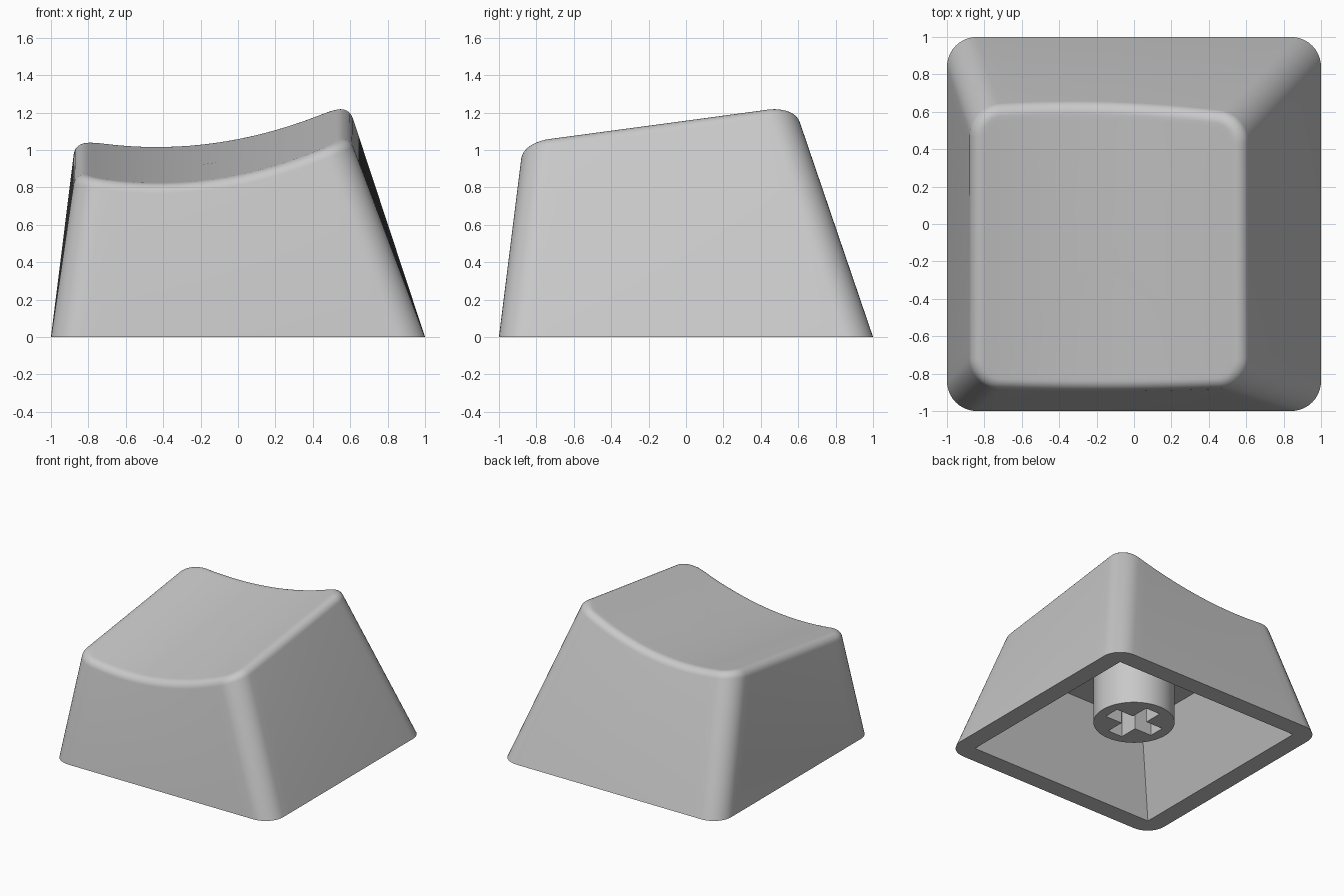
import bpy, bmesh
from math import sin, cos, pi, tan
from mathutils import Vector

if "Cube" in bpy.data.objects:
    bpy.data.objects.remove(bpy.data.objects["Cube"], do_unlink=True)

# Single grey plastic
GREY = (0.58, 0.58, 0.58, 1)
plastic = bpy.data.materials.new("grey_plastic")
plastic.use_nodes = True
plastic.diffuse_color = GREY
plastic.node_tree.nodes["Principled BSDF"].inputs["Base Color"].default_value = GREY

ARC, SIDE = 10, 18          # segments per rounded corner and per straight side
CORNER, FILLET = 0.16, 0.065
CEILING_Z, STEM_Z = 0.64, 0.165


def finish(name, bm):
    bmesh.ops.recalc_face_normals(bm, faces=bm.faces[:])
    mesh = bpy.data.meshes.new(name)
    bm.to_mesh(mesh)
    bm.free()
    mesh.materials.append(plastic)
    obj = bpy.data.objects.new(name, mesh)
    bpy.context.collection.objects.link(obj)
    bpy.ops.object.select_all(action='DESELECT')
    obj.select_set(True)
    bpy.context.view_layer.objects.active = obj
    bpy.ops.object.shade_smooth_by_angle(angle=pi / 6)
    return obj


def rounded_rect(x0, x1, y0, y1, r, z):
    """Closed loop of (point, outward normal) pairs."""
    corners = [(x1 - r, y1 - r), (x0 + r, y1 - r), (x0 + r, y0 + r), (x1 - r, y0 + r)]
    loop = []
    for k, (cx, cy) in enumerate(corners):
        for i in range(ARC + 1):
            a = (k + i / ARC) * pi / 2
            n = Vector((cos(a), sin(a), 0))
            loop.append((Vector((cx, cy, z)) + n * r, n))
        nx, ny = corners[(k + 1) % 4]
        start, end = loop[-1][0], Vector((nx, ny, z)) + n * r
        loop += [(start.lerp(end, i / SIDE), n) for i in range(1, SIDE)]
    return loop


def dish(p):
    """Scooped, sloping top surface."""
    return Vector((p.x, p.y, 1.01 + 0.235 * (p.x + 0.43) ** 2 + 0.135 * (p.y - 0.55)))


def tilt(p):
    """Lift a flat loop onto the leaning plane the walls run up to."""
    across, along = p.x + 0.87, p.y + 0.87
    return Vector((p.x, p.y - 0.02 * across * along, 0.865 + 0.136 * across + 0.135 * along))


def fillet_points(base, high, n, steps=7):
    """Arc that blends one wall line into the dish."""
    edge = high
    for _ in range(12):
        edge = base.lerp(high, dish(edge).z / high.z)
    down = (base - edge).normalized()
    inward = (dish(edge - n * 0.05) - edge).normalized()
    half = down.angle(inward) / 2
    centre = edge + (down + inward).normalized() * FILLET / sin(half)
    reach = FILLET / tan(half)
    a = (edge + down * reach - centre).normalized()
    b = (edge + inward * reach - centre).normalized()
    return [centre + a.slerp(b, i / steps) * FILLET for i in range(steps + 1)]


def cavity(half_x, half_y, z):
    return [p for p, n in rounded_rect(-half_x, half_x, -half_y, half_y, 0, z)]


# Cap shell: one loft from the cavity ceiling, round the rim and up to the dish
low = rounded_rect(-1, 1, -1, 1, CORNER, 0)
top = rounded_rect(-0.87, 0.59, -0.87, 0.615, CORNER, 0)
arcs = [fillet_points(p, tilt(q), n) for (p, n), (q, _) in zip(low, top)]
rings = [cavity(0.59, 0.61, CEILING_Z), cavity(0.85, 0.85, 0), [p for p, n in low]]
rings += [list(r) for r in zip(*arcs)]
middle = Vector((-0.14, -0.13, 0))
for s in (0.97, 0.85, 0.7, 0.55, 0.4, 0.25, 0.1):
    rings.append([dish(middle.lerp(a[-1], s)) for a in arcs])

bm = bmesh.new()
loops = [[bm.verts.new(p) for p in ring] for ring in rings]
for a, b in zip(loops, loops[1:]):
    for i in range(len(a)):
        j = (i + 1) % len(a)
        bm.faces.new((a[i], a[j], b[j], b[i]))
bm.faces.new(loops[0])
bm.faces.new(loops[-1])
bmesh.ops.remove_doubles(bm, verts=bm.verts[:], dist=0.0001)
finish("cap_shell", bm)

# Stem: round post with a cross-shaped socket in its lower end
ARM, SLOT = 0.222, 0.066
quarter = [(ARM, -SLOT), (ARM, SLOT), (SLOT, SLOT)]
cross = []
for k in range(4):
    for x, y in quarter:
        for _ in range(k):
            x, y = -y, x
        cross.append((x, y))
circle = [(0.306 * cos(t * pi / 32), 0.306 * sin(t * pi / 32)) for t in range(64)]

bm = bmesh.new()
rim_edges = []
for outline, height in ((circle, CEILING_Z + 0.02), (cross, 0.58)):
    lower = [bm.verts.new((x, y, STEM_Z)) for x, y in outline]
    upper = [bm.verts.new((x, y, height)) for x, y in outline]
    for i in range(len(lower)):
        j = (i + 1) % len(lower)
        bm.faces.new((lower[i], lower[j], upper[j], upper[i]))
        rim_edges.append(bm.edges.get((lower[i], lower[j])))
    bm.faces.new(upper)
bmesh.ops.triangle_fill(bm, edges=rim_edges, use_beauty=True)
finish("stem", bm)
